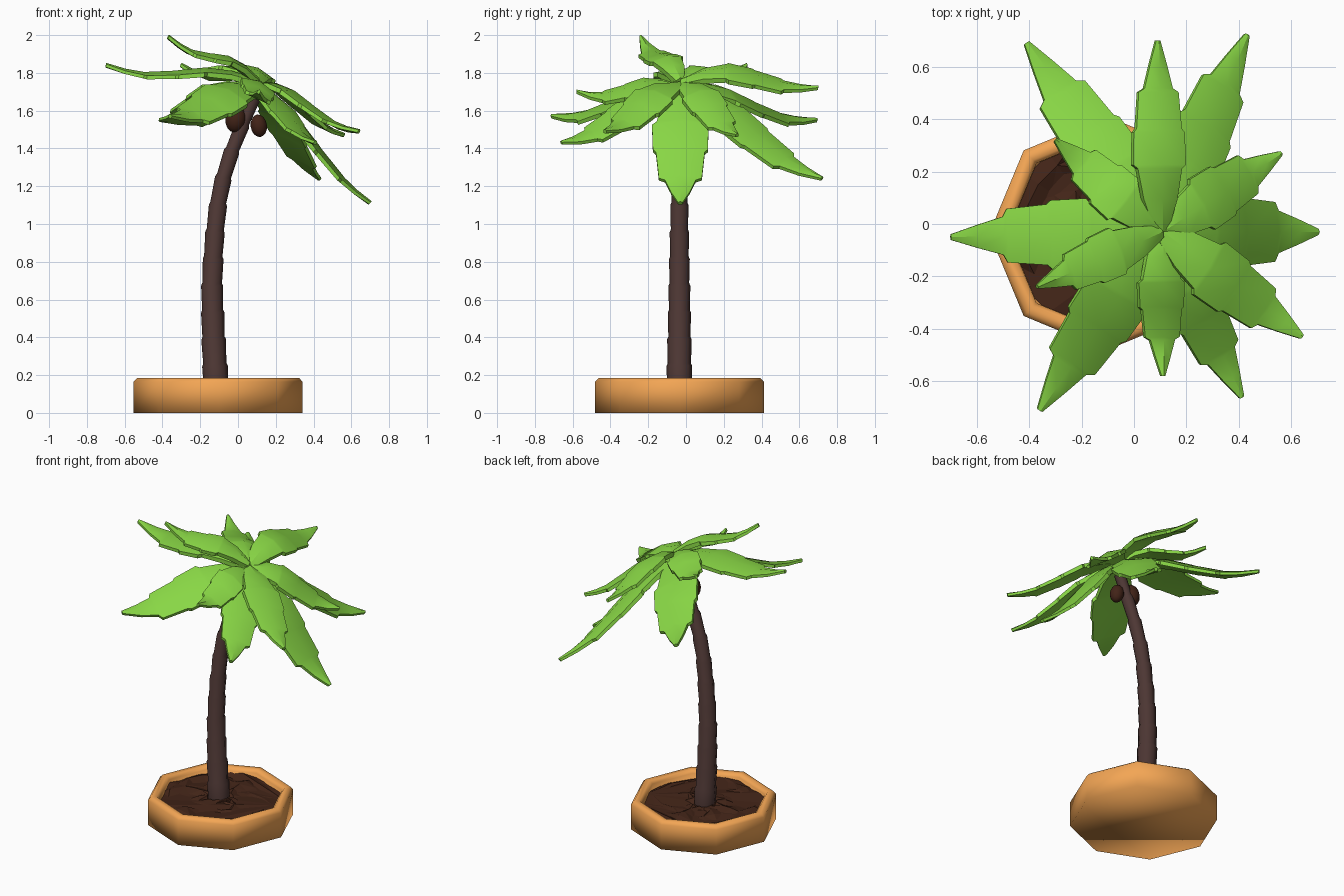
import bpy, bmesh, math, random
from mathutils import Vector, Matrix

if "Cube" in bpy.data.objects:
    bpy.data.objects.remove(bpy.data.objects["Cube"])

random.seed(4)


def material(name, rgb):
    m = bpy.data.materials.new(name)
    m.diffuse_color = (*rgb, 1)
    m.use_nodes = True
    m.node_tree.nodes["Principled BSDF"].inputs["Base Color"].default_value = m.diffuse_color
    return m


GREEN = material("leaf_green", (0.25, 0.68, 0.06))
BARK = material("bark", (0.075, 0.038, 0.034))
SOIL = material("soil", (0.055, 0.018, 0.009))
CLAY = material("clay", (0.90, 0.38, 0.09))
HUSK = material("husk", (0.055, 0.017, 0.009))


def finish(bm, name, mat, smooth=0):
    bmesh.ops.recalc_face_normals(bm, faces=bm.faces)
    me = bpy.data.meshes.new(name)
    bm.to_mesh(me)
    bm.free()
    me.materials.append(mat)
    ob = bpy.data.objects.new(name, me)
    bpy.context.collection.objects.link(ob)
    if smooth:
        bpy.ops.object.select_all(action='DESELECT')
        ob.select_set(True)
        bpy.context.view_layer.objects.active = ob
        bpy.ops.object.shade_smooth_by_angle(angle=math.radians(smooth))
    return ob


def rings(bm, specs, n=8, jitter=0.0):
    """Skin a stack of n-sided rings, each (centre, radius, tilt about y)."""
    loops = []
    for c, r, tilt in specs:
        rot = Matrix.Rotation(tilt, 3, 'Y')
        loops.append([bm.verts.new(Vector(c) + rot @ Vector((
            r * math.cos(i * math.tau / n), r * math.sin(i * math.tau / n),
            random.uniform(-jitter, jitter)))) for i in range(n)])
    for a, b in zip(loops, loops[1:]):
        for i in range(n):
            j = (i + 1) % n
            bm.faces.new((a[i], a[j], b[j], b[i]))
    bm.faces.new(loops[0])
    bm.faces.new(loops[-1])


PX, PY = -0.105, -0.035

# Octagonal pot with a bevelled rim and recessed inside
bm = bmesh.new()
rings(bm, [((PX, PY, z), r, 0) for r, z in
           [(0.447, 0), (0.447, 0.165), (0.428, 0.185), (0.395, 0.185),
            (0.378, 0.165), (0.375, 0.10)]])
finish(bm, "pot", CLAY, 100)

# Rough soil
bm = bmesh.new()
rings(bm, [((PX, PY, 0.143), r, 0) for r in (0.375, 0.32, 0.26, 0.20, 0.14, 0.08)],
      20, 0.018)
bmesh.ops.triangulate(bm, faces=bm.faces)
finish(bm, "soil", SOIL)

# Curved trunk built from slightly flared segments
PATH = [(-0.115, 0.12), (-0.13, 0.4), (-0.138, 0.65), (-0.128, 0.9),
        (-0.097, 1.18), (-0.035, 1.38), (0.03, 1.54), (0.09, 1.68)]


def trunk_x(z):
    for (x0, z0), (x1, z1) in zip(PATH, PATH[1:]):
        if z <= z1:
            break
    return x0 + (x1 - x0) * (z - z0) / (z1 - z0)


specs = []
SEG = 11
for i in range(SEG):
    for f, flare in ((0.0, -0.003), (0.9, 0.003)):
        t = (i + f) / SEG
        z = 0.12 + 1.56 * t
        lean = math.atan((trunk_x(z + 0.06) - trunk_x(z - 0.06)) / 0.12)
        specs.append(((trunk_x(z), PY, z), 0.068 - 0.036 * t + flare, lean))
bm = bmesh.new()
rings(bm, specs)
finish(bm, "trunk", BARK, 60)

# Coconuts
for i, (c, r, h, lean) in enumerate([((-0.012, -0.045, 1.555), 0.055, 0.072, 0.12),
                                     ((0.11, -0.03, 1.52), 0.043, 0.06, -0.15)]):
    bm = bmesh.new()
    bmesh.ops.create_uvsphere(bm, u_segments=12, v_segments=8, radius=1)
    bmesh.ops.transform(bm, verts=bm.verts, matrix=Matrix.Translation(c)
                        @ Matrix.Rotation(lean, 4, 'Y')
                        @ Matrix.Diagonal((r, r, h, 1)))
    finish(bm, f"coconut_{i + 1}", HUSK, 60)

# Fronds: tip position, half width, arch height, hub height
CROWN_UP = Vector((0.45, 0, 1)).normalized()
OUTLINE = [(0, 0.25), (0.17, 0.64), (0.33, 0.84), (0.35, 1.0), (0.52, 0.97),
           (0.54, 0.86), (0.73, 0.76), (0.75, 0.54), (0.87, 0.33), (1, 0.08)]
FRONDS = [((-0.41, 0.69, 1.55), 0.14, 0.0, 1.72), ((0.09, 0.70, 1.72), 0.11, 0.05, 1.74),
          ((0.43, 0.72, 1.24), 0.13, 0.0, 1.71), ((0.56, 0.27, 1.47), 0.11, 0.02, 1.73),
          ((0.70, -0.03, 1.11), 0.15, 0.0, 1.71), ((0.64, -0.43, 1.49), 0.12, 0.01, 1.73),
          ((0.41, -0.66, 1.43), 0.12, 0.0, 1.71), ((0.11, -0.58, 1.70), 0.095, 0.0, 1.71),
          ((-0.36, -0.71, 1.57), 0.14, 0.0, 1.71), ((-0.37, -0.24, 1.99), 0.095, 0.01, 1.75),
          ((-0.70, -0.05, 1.84), 0.135, 0.0, 1.74), ((-0.30, 0.32, 1.84), 0.10, 0.01, 1.74)]
for k, (tip, half, arch, hub_z) in enumerate(FRONDS):
    tip = Vector(tip)
    hub = Vector((0.10, -0.03, hub_z))
    side = CROWN_UP.cross(tip - hub).normalized()
    up = (tip - hub).cross(side).normalized()
    bm = bmesh.new()
    rows = []
    for t, w in OUTLINE:
        mid = hub.lerp(tip, t) + Vector((0, 0, 0.03 * math.sin(math.tau * t)
                                         + arch * math.sin(math.pi * t)))
        thick = 0.025 * (1 - 0.5 * t)
        fold = 0.13 * half * w
        row = []
        # Section loop: left edge, top ridge, right edge, underside
        for s, h in ((-1, 0.6), (0, 1), (1, 0.6), (1, -0.6), (0, -1), (-1, -0.6)):
            drop = fold * (0.5 if s == 0 else -0.5)
            row.append(bm.verts.new(mid + side * s * half * w
                                    + up * (drop + h * thick)))
        rows.append(row)
    for a, b in zip(rows, rows[1:]):
        for i in range(6):
            j = (i + 1) % 6
            bm.faces.new((a[i], a[j], b[j], b[i]))
    bm.faces.new(rows[0])
    bm.faces.new(rows[-1])
    finish(bm, f"frond_{k + 1}", GREEN, 30)
